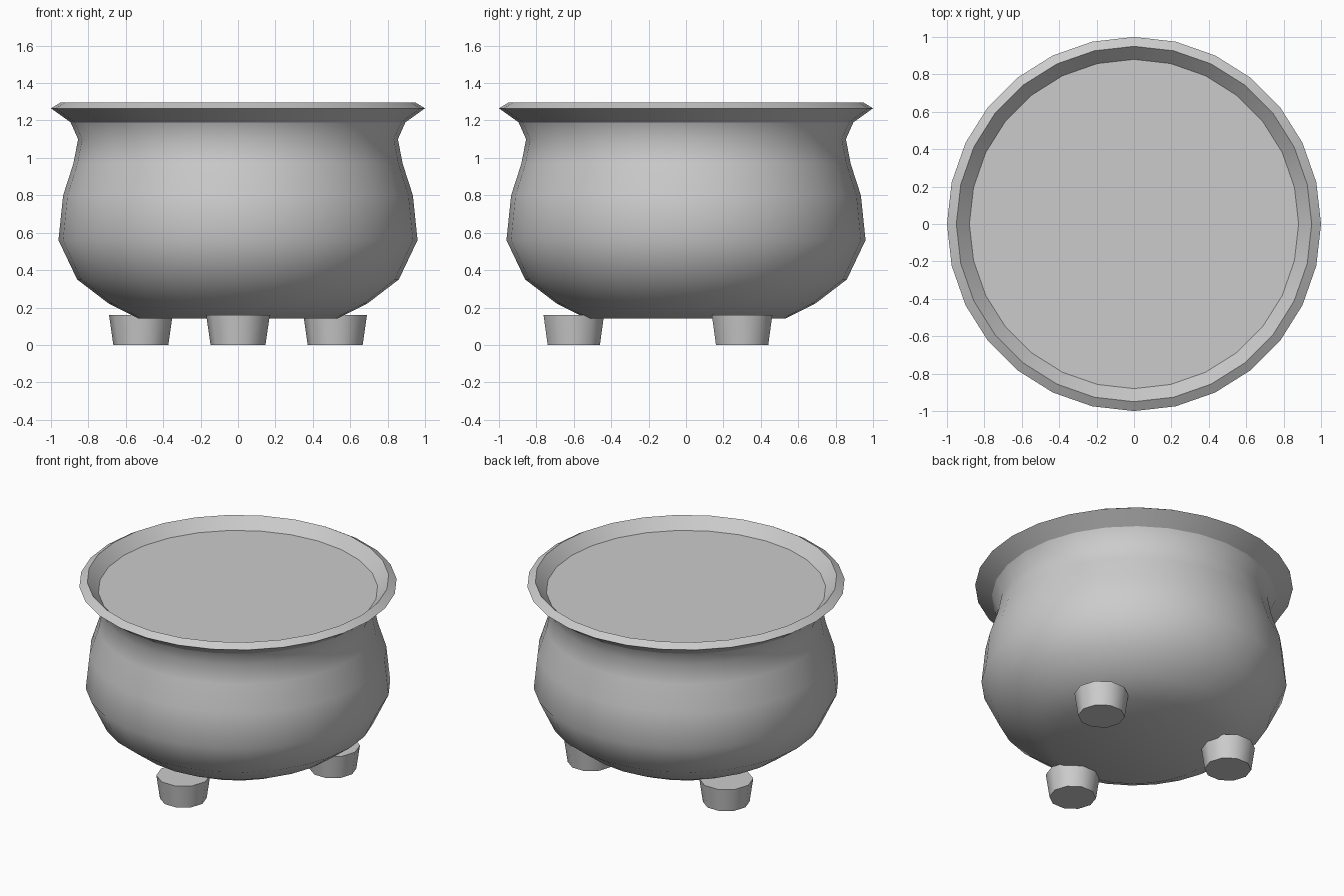
import bpy
import bmesh
import math

if "Cube" in bpy.data.objects:
    bpy.data.objects.remove(bpy.data.objects["Cube"])

SIDES = 28

grey = bpy.data.materials.new("plain grey")
grey.diffuse_color = (0.6, 0.6, 0.6, 1.0)
grey.use_nodes = True
grey.node_tree.nodes["Principled BSDF"].inputs["Base Color"].default_value = grey.diffuse_color


def lathe(name, profile, sides, centre=(0, 0), cap_start=False, cap_end=False, angle=45):
    """Revolve (radius, z) points, listed from bottom to top, about a vertical axis."""
    bm = bmesh.new()
    rings = []
    for r, z in profile:
        rings.append([bm.verts.new((r * math.cos(2 * math.pi * i / sides),
                                    r * math.sin(2 * math.pi * i / sides), z))
                      for i in range(sides)])
    for low, high in zip(rings, rings[1:]):
        for i in range(sides):
            j = (i + 1) % sides
            bm.faces.new((low[i], low[j], high[j], high[i]))
    if cap_start:
        bm.faces.new(rings[0][::-1])
    if cap_end:
        bm.faces.new(rings[-1])
    mesh = bpy.data.meshes.new(name)
    bm.to_mesh(mesh)
    bm.free()
    mesh.materials.append(grey)
    obj = bpy.data.objects.new(name, mesh)
    obj.location = (centre[0], centre[1], 0)
    bpy.context.collection.objects.link(obj)
    bpy.ops.object.select_all(action='DESELECT')
    obj.select_set(True)
    bpy.context.view_layer.objects.active = obj
    bpy.ops.object.shade_smooth_by_angle(angle=math.radians(angle))
    return obj


# Rounded pot with a narrow neck
lathe("pot_body", [(0.53, 0.14), (0.69, 0.22), (0.86, 0.35), (0.96, 0.56),
                   (0.935, 0.80), (0.88, 0.97), (0.855, 1.10), (0.895, 1.19)],
      SIDES, cap_start=True)

# Flared rim, with the surface of the contents closing its inner edge
lathe("rim", [(0.895, 1.19), (1.0, 1.265), (0.95, 1.295), (0.88, 1.22)], SIDES, angle=30)
lathe("contents", [(0.88, 1.22)], SIDES, cap_end=True)

# Three tapered feet
for n, deg in enumerate((30, 150, 270), 1):
    a = math.radians(deg)
    lathe(f"foot_{n}", [(0.147, 0.0), (0.17, 0.16)], 10,
          (0.6 * math.cos(a), 0.6 * math.sin(a)), cap_start=True, cap_end=True)
